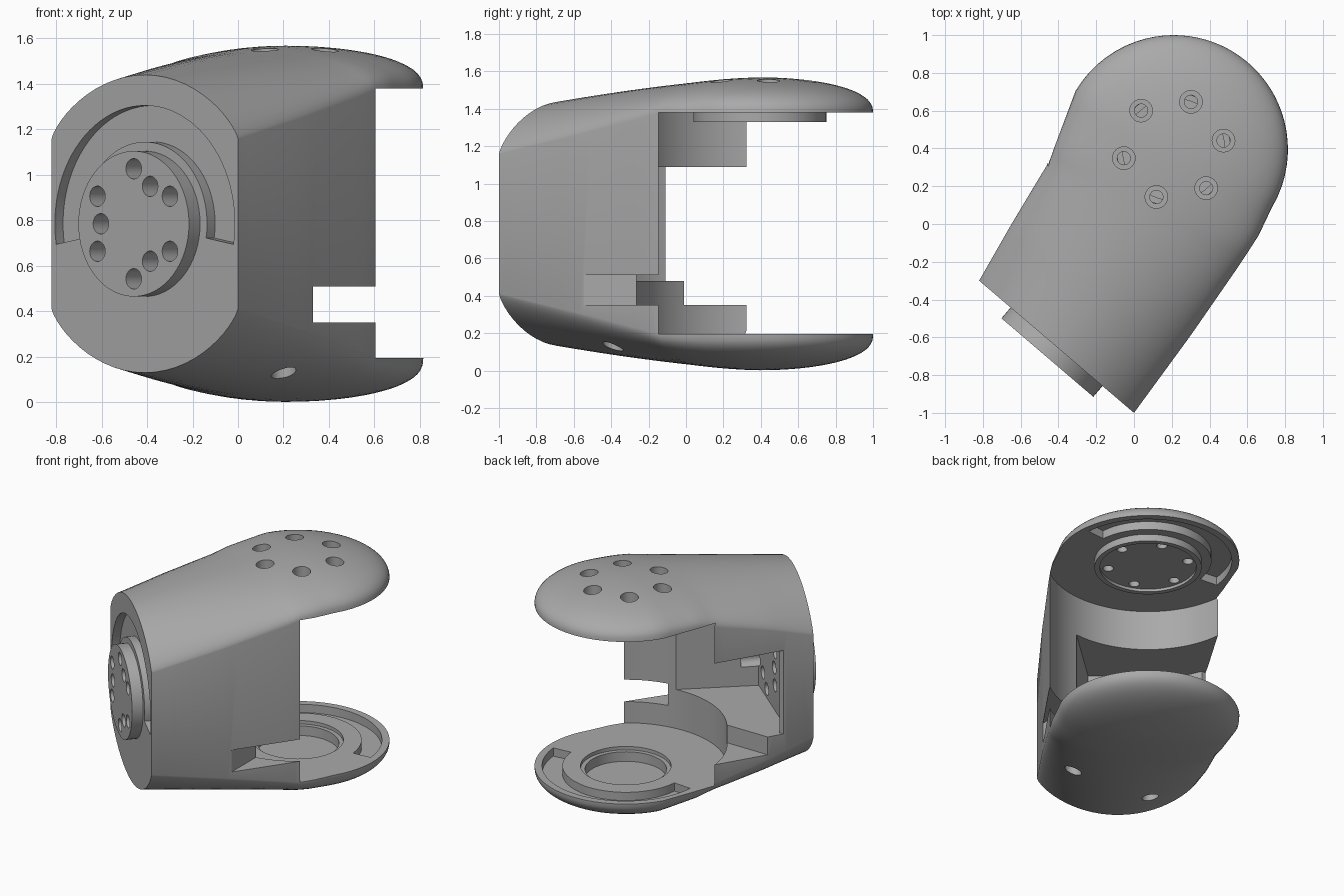
import bpy, bmesh, math
from mathutils import Matrix, Vector

cube = bpy.data.objects.get("Cube")
if cube:
    bpy.data.objects.remove(cube)

grey = bpy.data.materials.new("machined_grey")
grey.use_nodes = True
grey.diffuse_color = (0.4, 0.4, 0.4, 1)
grey.node_tree.nodes["Principled BSDF"].inputs["Base Color"].default_value = (0.4, 0.4, 0.4, 1)

MID = 0.785                                  # height of the mirror plane
JOINT = Vector((0.21, 0.395, 0))             # hinge axis
LOBE = 0.605                                 # radius of the fork lobes
FACE = Matrix(((0.76, 0, -0.65, -0.41), (-0.65, 0, -0.76, -0.65),
               (0, 1, 0, MID), (0, 0, 0, 1)))  # frame of the front flange
HINGE = Matrix.Translation(JOINT)


def make(name, bm):
    bmesh.ops.recalc_face_normals(bm, faces=bm.faces)
    mesh = bpy.data.meshes.new(name)
    bm.to_mesh(mesh)
    bm.free()
    mesh.materials.append(grey)
    ob = bpy.data.objects.new(name, mesh)
    bpy.context.collection.objects.link(ob)
    return ob


def prism(name, plan, z0, z1, frame=Matrix()):
    bm = bmesh.new()
    rings = [[bm.verts.new(frame @ Vector((x, y, z))) for x, y in plan] for z in (z0, z1)]
    bm.faces.new(rings[0])
    bm.faces.new(rings[1])
    n = len(plan)
    for i in range(n):
        j = (i + 1) % n
        bm.faces.new((rings[0][i], rings[0][j], rings[1][j], rings[1][i]))
    return make(name, bm)


def arc(r, a0, a1, n, cx=0, cy=0):
    steps = [math.radians(a0 + (a1 - a0) * i / n) for i in range(n + 1)]
    return [(cx + r * math.cos(a), cy + r * math.sin(a)) for a in steps]


def disc(name, r, z0, z1, frame=Matrix(), cx=0, cy=0, n=64):
    return prism(name, arc(r, 0, 360, n, cx, cy)[:-1], z0, z1, frame)


def sector(name, r0, r1, a0, a1, z0, z1, frame):
    return prism(name, arc(r1, a0, a1, 48) + arc(r0, a1, a0, 48), z0, z1, frame)


def box(name, x0, x1, y0, y1, z0, z1):
    return prism(name, [(x0, y0), (x1, y0), (x1, y1), (x0, y1)], z0, z1)


def cut(target, cutters):
    bpy.context.view_layer.objects.active = target
    for c in cutters:
        c.hide_render = True
        mod = target.modifiers.new("cut", "BOOLEAN")
        mod.operation = "DIFFERENCE"
        mod.solver = "EXACT"
        mod.object = c
        bpy.ops.object.modifier_apply(modifier=mod.name)
        bpy.data.objects.remove(c)


def smooth(ob):
    bpy.ops.object.select_all(action="DESELECT")
    ob.select_set(True)
    bpy.context.view_layer.objects.active = ob
    bpy.ops.object.shade_smooth_by_angle(angle=math.radians(28))


def body():
    """Loft from the clipped round flange to the domed fork lobe."""
    keys = [0, 0.33, 0.67, 0.85, 1]
    left = [(-0.82, -0.30), (-0.66, -0.02), (-0.45, 0.33), (-0.375, 0.53), (-0.31, 0.703)]
    right = [(0, -1), (0.3, -0.59), (0.57, -0.2), (0.66, -0.06), (0.73, 0.087)]

    def along(path, t):
        i = max(k for k in range(4) if keys[k] <= t)
        f = (t - keys[i]) / (keys[i + 1] - keys[i])
        return Vector((*path[i], 0)).lerp(Vector((*path[i + 1], 0)), f)

    stations = [(along(left, i / 20), along(right, i / 20), i / 20, 0) for i in range(21)]
    side = (stations[-1][1] - stations[-1][0]).normalized()
    axis = Vector((-side.y, side.x, 0))
    for i in range(1, 25):
        a = math.radians(89.5) * math.sin(math.pi / 2 * i / 24)
        c = JOINT + axis * LOBE * math.sin(a)
        w = side * LOBE * math.cos(a)
        stations.append((c - w, c + w, 1, math.sin(a)))

    bm = bmesh.new()
    rings = []
    n = 28
    for lo, hi, t, off in stations:
        crown = 0.655 + 0.128 * (1 - (1 - t) ** 1.4)
        edge = min(0.595, 0.372 + 0.3 * t)
        power = 0.75 - 0.33 * t
        top, bottom = [], []
        for k in range(n + 1):
            v = -math.cos(math.pi * k / n)
            q2 = off ** 2 + v * v * (1 - off ** 2)
            h = edge + (crown - edge) * max(0, 1 - q2) ** power
            p = lo.lerp(hi, (v + 1) / 2)
            top.append(bm.verts.new((p.x, p.y, MID + h)))
            bottom.append(bm.verts.new((p.x, p.y, MID - h)))
        rings.append(top + bottom[::-1])
    for a, b in zip(rings, rings[1:]):
        for i in range(len(a)):
            j = (i + 1) % len(a)
            bm.faces.new((a[i], a[j], b[j], b[i]))
    bm.faces.new(rings[0])
    bm.faces.new(rings[-1])
    return make("link_body", bm)


def flange_holes():
    spots = arc(0.242, 30, 390, 6)[:-1] + arc(0.19, 60, 420, 3)[:-1]
    return [disc("flange_hole", 0.045, -0.3, 0.2, FACE, x, y, 24) for x, y in spots]


def bolt_holes(r, z0, z1):
    return [disc("bolt_hole", r, z0, z1, HINGE, x, y, 24) for x, y in arc(0.268, 10, 370, 6)[:-1]]


link = body()

# Fork gap, inner cavity, left opening and right slot
cavity = [(-0.62, -0.24), (-0.14, -0.64), (0.275, -0.267), (0.21, 0.4),
          (-0.95, 0.4), (-0.95, -0.11), (-0.68, -0.11)]
cut(link, [disc("fork_gap", 0.67, 0.195, 1.38, HINGE, n=96),
           prism("inner_cavity", cavity, 0.48, 1.09),
           box("left_notch", -0.9, 0, -0.01, 0.6, 0.35, 0.6),
           box("right_slot", 0.33, 0.9, -0.9, 0.1, 0.35, 0.51)])

# Front flange groove and holes
cut(link, [sector("flange_groove", 0.36, 0.52, -10, 190, -0.055, 0.1, FACE)] + flange_holes())

# Grooves and bearing seat on the inside of both lobes
cut(link, [sector("upper_groove", 0.42, 0.555, 5, 175, 1.3, 1.44, HINGE),
           sector("lower_groove", 0.42, 0.555, 5, 175, 0.135, 0.3, HINGE),
           disc("seat_step", 0.3, 0.17, 0.3, HINGE),
           disc("seat", 0.27, 0.1, 0.25, HINGE)])

# Bolt holes above, access holes below
cut(link, bolt_holes(0.06, 1.47, 1.7) + bolt_holes(0.035, 1.3, 1.6))
cut(link, [disc("access_hole", 0.055, -0.1, 0.3, Matrix(), x, y, 24)
           for x, y in ((0.2, -0.39), (-0.4, -0.31))])
smooth(link)

# Raised output disc on the front
output = disc("output_disc", 0.32, -0.02, 0.075, FACE)
cut(output, flange_holes())
smooth(output)

# Bearing boss below the upper lobe
boss = disc("upper_boss", 0.355, 1.33, 1.4, HINGE)
cut(boss, [disc("boss_recess", 0.32, 1.3, 1.35, HINGE)] + bolt_holes(0.035, 1.3, 1.5))
smooth(boss)
